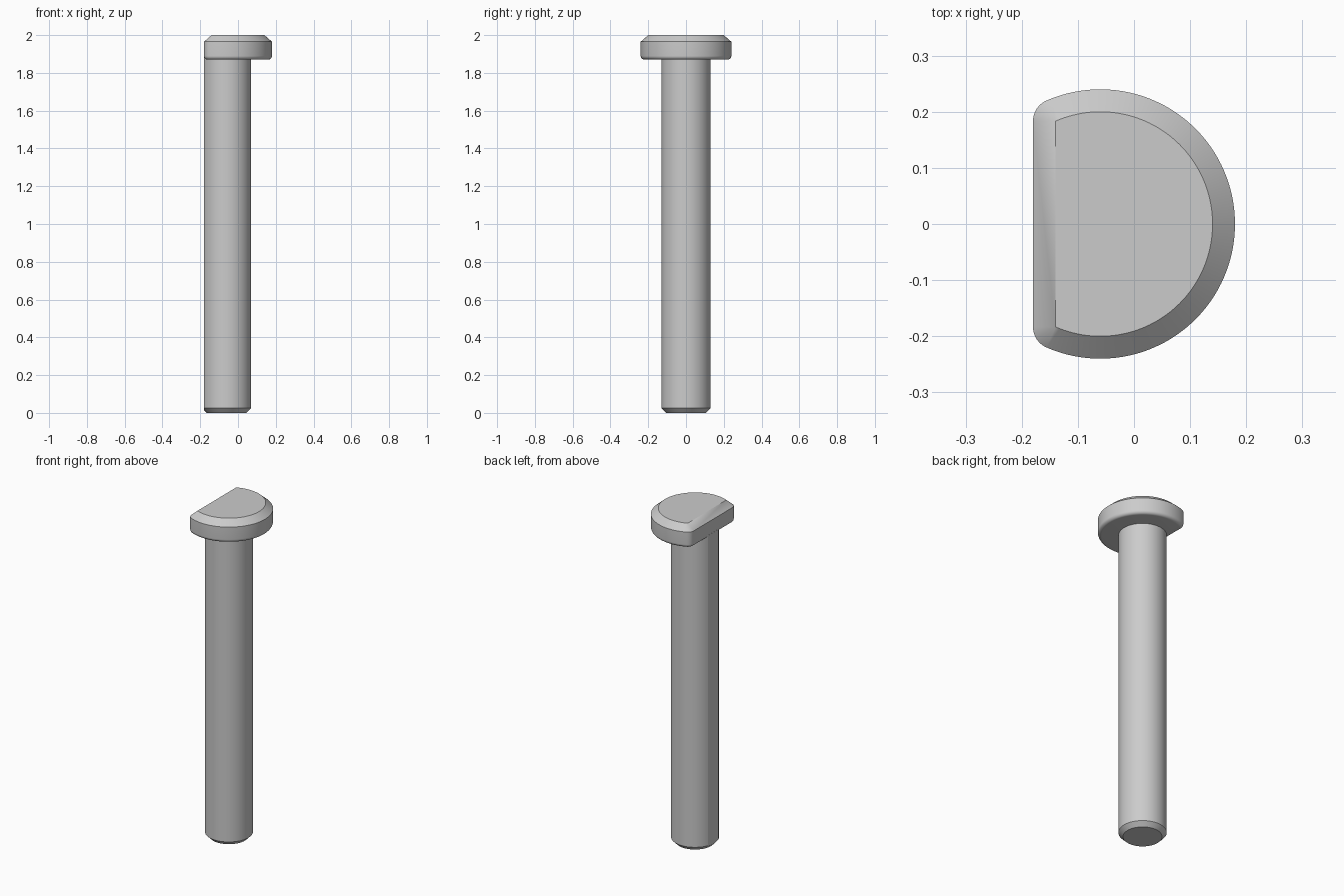
import bpy, bmesh, math

if "Cube" in bpy.data.objects:
    bpy.data.objects.remove(bpy.data.objects["Cube"])

CX = -0.06          # axis of the round parts
FLAT = 0.12         # distance from axis to the flat side

steel = bpy.data.materials.new("plain grey")
steel.diffuse_color = (0.6, 0.6, 0.6, 1)
steel.use_nodes = True
steel.node_tree.nodes["Principled BSDF"].inputs["Base Color"].default_value = steel.diffuse_color


def loft(name, rings):
    """Skin a stack of equal-length rings and cap both ends."""
    bm = bmesh.new()
    loops = [[bm.verts.new(p) for p in ring] for ring in rings]
    n = len(loops[0])
    for a, b in zip(loops, loops[1:]):
        for i in range(n):
            j = (i + 1) % n
            bm.faces.new((a[i], a[j], b[j], b[i]))
    bm.faces.new(loops[0][::-1])
    bm.faces.new(loops[-1])
    bmesh.ops.remove_doubles(bm, verts=bm.verts, dist=1e-5)
    bmesh.ops.recalc_face_normals(bm, faces=bm.faces)
    me = bpy.data.meshes.new(name)
    bm.to_mesh(me)
    bm.free()
    me.materials.append(steel)
    ob = bpy.data.objects.new(name, me)
    bpy.context.collection.objects.link(ob)
    bpy.ops.object.select_all(action='DESELECT')
    ob.select_set(True)
    bpy.context.view_layer.objects.active = ob
    bpy.ops.object.shade_smooth_by_angle(angle=math.radians(15))
    return ob


def span(a, b, n):
    return [a + (b - a) * i / n for i in range(n + 1)]


# Shaft: cylinder with a narrow flat, chamfered foot
R = 0.13
half = math.pi - math.acos(FLAT / R)
angles = span(-half, half, 80) + span(half, 2 * math.pi - half, 8)[1:-1]


def shaft_ring(r, z):
    pts = []
    for t in angles:
        c = math.cos(t)
        q = min(r, FLAT / -c) if c < -0.01 else r
        pts.append((CX + q * c, q * math.sin(t), z))
    return pts


foot = [shaft_ring(0.105 + d, d) for d in (0, 0.015, 0.0175, 0.02, 0.0225, 0.025)]
loft("shaft", foot + [shaft_ring(R, 1.885)])

# Head: D outline grown outward from a sharp-cornered core
CORE, GROW = 0.20, 0.04
edge = FLAT - GROW
turn = math.pi - math.acos(edge / CORE)
outline = []        # (core x, core y, normal angle)
for t in span(-turn, turn, 96):
    outline.append((CORE * math.cos(t), CORE * math.sin(t), t))
cy = CORE * math.sin(turn)
for t in span(turn, math.pi, 8)[1:]:
    outline.append((-edge, cy, t))
for t in span(math.pi, 2 * math.pi - turn, 8)[:-1]:
    outline.append((-edge, -cy, t))


def head_ring(g, z):
    return [(CX + x + g * math.cos(t), y + g * math.sin(t), z) for x, y, t in outline]


F, Z0 = 0.02, 1.87  # rounded lower rim
rim = [head_ring(GROW - F + F * math.sin(a), Z0 + F - F * math.cos(a))
       for a in span(0, math.pi / 2, 8)]
loft("head", rim + [head_ring(GROW, 1.965), head_ring(0, 2.0)])
